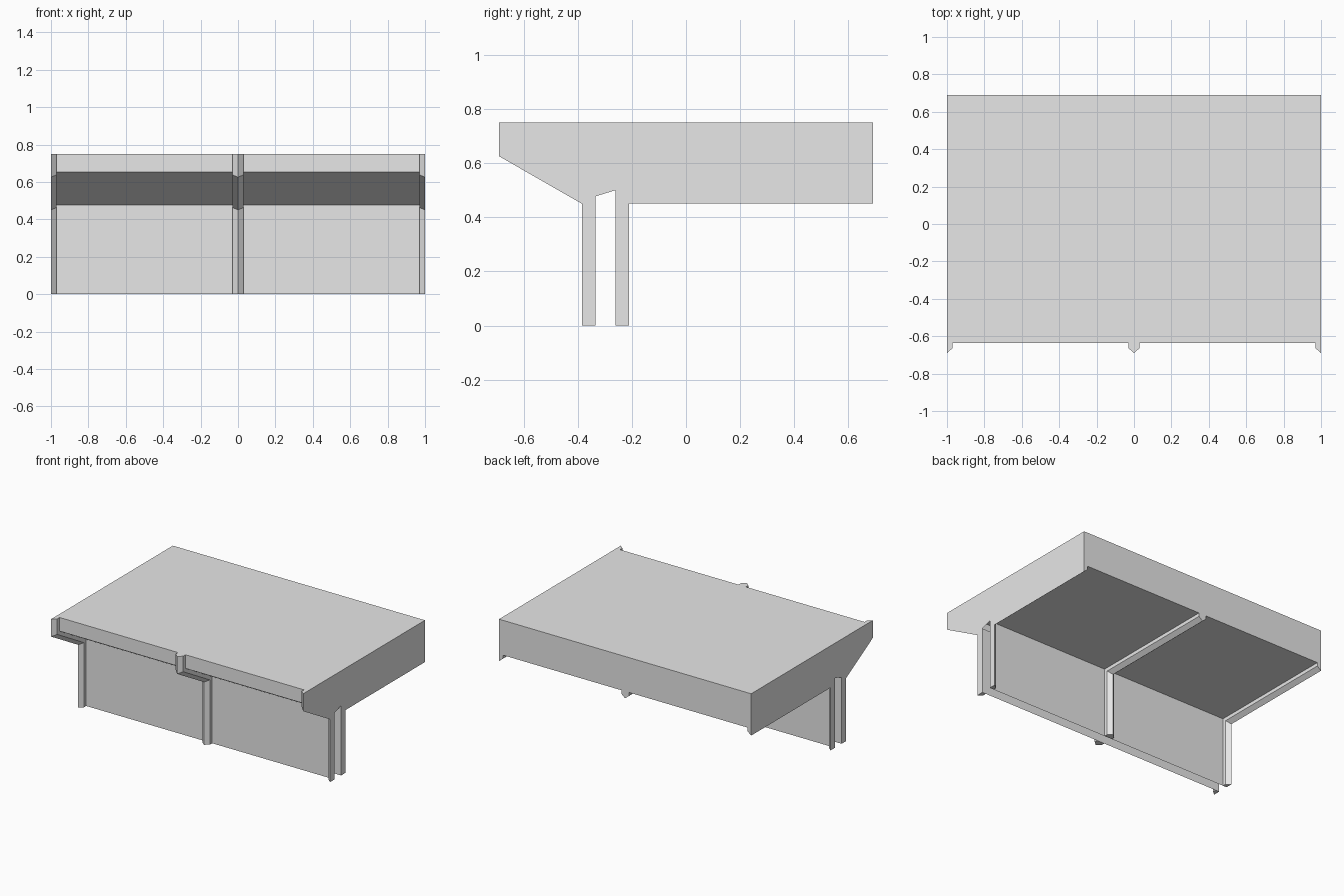
import bpy, bmesh
from mathutils import Vector

cube = bpy.data.objects.get("Cube")
if cube:
    bpy.data.objects.remove(cube)

grey = bpy.data.materials.new("light grey")
grey.use_nodes = True
colour = (0.8, 0.8, 0.8, 1)
grey.diffuse_color = colour
grey.node_tree.nodes["Principled BSDF"].inputs["Base Color"].default_value = colour

TOP = 0.75
BACK = 0.69
# Profiles in (y, z): recessed panel line, and crest line of the ribs
front_panel = [(-0.637, TOP), (-0.637, 0.652), (-0.335, 0.477), (-0.335, 0)]
front_crest = [(-0.69, TOP), (-0.69, 0.625), (-0.385, 0.45), (-0.385, 0)]
rear_panel = [(-0.26, 0), (-0.26, 0.50), (BACK, 0.50)]
rear_crest = [(-0.21, 0), (-0.21, 0.45), (BACK, 0.45)]


def finish(name, bm):
    bmesh.ops.remove_doubles(bm, verts=bm.verts, dist=0.0001)
    bmesh.ops.recalc_face_normals(bm, faces=bm.faces)
    mesh = bpy.data.meshes.new(name)
    bm.to_mesh(mesh)
    bm.free()
    mesh.materials.append(grey)
    obj = bpy.data.objects.new(name, mesh)
    bpy.context.collection.objects.link(obj)


def face(bm, points):
    bm.faces.new([bm.verts.new(p) for p in points])


def sheet(bm, path):
    """Stretch a side profile across the full width."""
    for (y0, z0), (y1, z1) in zip(path, path[1:]):
        face(bm, [(-1, y0, z0), (1, y0, z0), (1, y1, z1), (-1, y1, z1)])


def rib(name, x, section, panel, crest):
    """Sweep a pointed section along the panel line; section is (offset x, depth)."""
    bm = bmesh.new()
    rings = []
    for p, c in zip(panel, crest):
        p, c = Vector(p), Vector(c)
        ring = []
        for dx, depth in section:
            q = p.lerp(c, depth)
            ring.append(bm.verts.new((x + dx, q.x, q.y)))
        rings.append(ring)
    n = len(section)
    for a, b in zip(rings, rings[1:]):
        for i in range(n):
            j = (i + 1) % n
            bm.faces.new([a[i], a[j], b[j], b[i]])
    bm.faces.new(rings[0])
    bm.faces.new(rings[-1])
    finish(name, bm)


# Hollow shell: front and rear walls, soffits, roof, back and end faces
bm = bmesh.new()
sheet(bm, front_panel)
sheet(bm, rear_panel + [(BACK, TOP), front_panel[0]])
outline = front_panel[:3] + rear_panel[1:] + [(BACK, TOP)]
for x in (-1, 1):
    face(bm, [(x, y, z) for y, z in outline])
finish("shell", bm)

# Pointed ribs: a full one in the middle, half ones at the ends
W = 0.03
full = [(-W, 0), (-W, 0.5), (0, 1), (W, 0.5), (W, 0)]
half = [(0, 0), (0, 1), (W, 0.5), (W, 0)]
mirrored = [(-dx, d) for dx, d in half]
for side, x, section in (("right", -1, half), ("middle", 0, full), ("left", 1, mirrored)):
    rib("front_rib_" + side, x, section, front_panel, front_crest)
    rib("rear_rib_" + side, x, section, rear_panel, rear_crest)
